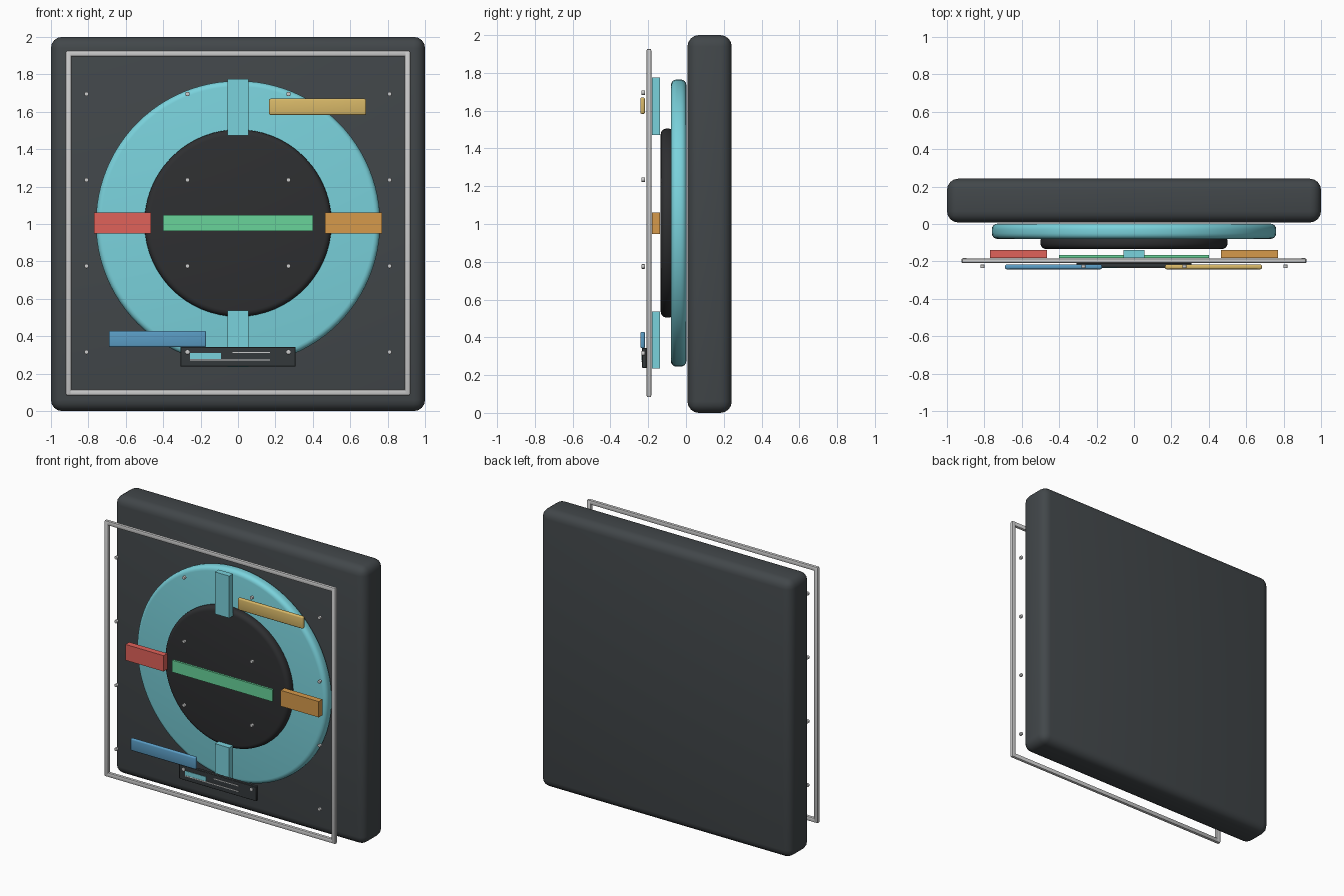
import bpy
import math

cube = bpy.data.objects.get("Cube")
if cube:
    bpy.data.objects.remove(cube, do_unlink=True)


def material(name, hex_code):
    """Flat material from a display hex colour."""
    srgb = [int(hex_code[i:i + 2], 16) / 255 for i in (0, 2, 4)]
    rgba = [((c + 0.055) / 1.055) ** 2.4 for c in srgb] + [1]
    mat = bpy.data.materials.new(name)
    mat.use_nodes = True
    mat.diffuse_color = rgba
    bsdf = mat.node_tree.nodes["Principled BSDF"]
    bsdf.inputs["Base Color"].default_value = rgba
    bsdf.inputs["Roughness"].default_value = 0.6
    return mat


CHARCOAL = material("charcoal", "42474a")
BLACK = material("black", "2e2f31")
CYAN = material("cyan", "7ad2dc")
RED = material("red", "e0625a")
ORANGE = material("orange", "d69a4b")
GREEN = material("green", "68d49a")
YELLOW = material("yellow", "d8b868")
BLUE = material("blue", "5a9cc4")
SILVER = material("silver", "c8ccca")
PLATE = material("plate_grey", "34393b")


def finish(name, mat, bevel, segments):
    obj = bpy.context.object
    obj.name = name
    obj.data.materials.append(mat)
    bpy.ops.object.transform_apply(location=False, rotation=True, scale=True)
    if bevel:
        mod = obj.modifiers.new("Bevel", "BEVEL")
        mod.width = bevel
        mod.segments = segments
        mod.limit_method = "ANGLE"
        bpy.ops.object.modifier_apply(modifier=mod.name)
        bpy.ops.object.shade_smooth_by_angle(angle=math.radians(40))
    return obj


def box(name, mat, xs, ys, zs, bevel=0.0, segments=3):
    """Box spanning the given (low, high) ranges."""
    spans = (xs, ys, zs)
    bpy.ops.mesh.primitive_cube_add(size=1, location=[sum(s) / 2 for s in spans])
    bpy.context.object.scale = [s[1] - s[0] for s in spans]
    return finish(name, mat, bevel, segments)


def disc(name, mat, radius, x, ys, z, bevel, sides=96):
    """Cylinder whose axis runs front to back."""
    bpy.ops.mesh.primitive_cylinder_add(
        vertices=sides, radius=radius, depth=ys[1] - ys[0],
        location=(x, sum(ys) / 2, z), rotation=(math.pi / 2, 0, 0))
    return finish(name, mat, bevel, 4)


# Backing slab with the stacked dial in front
box("back_slab", CHARCOAL, (-1, 1), (0.008, 0.242), (0, 2), 0.06, 4)
disc("dial_ring", CYAN, 0.76, 0, (-0.08, 0.002), 1.005, 0.03)
disc("dial_centre", BLACK, 0.5, 0, (-0.134, -0.06), 1.005, 0.03)

# Four marker blocks around the dial and the centre bar
BLOCK_Y = (-0.181, -0.138)
box("top_block", CYAN, (-0.057, 0.057), BLOCK_Y, (1.472, 1.775))
box("bottom_block", CYAN, (-0.057, 0.057), BLOCK_Y, (0.235, 0.538))
box("right_block", RED, (-0.77, -0.466), BLOCK_Y, (0.948, 1.062))
box("left_block", ORANGE, (0.466, 0.77), BLOCK_Y, (0.948, 1.062))
box("centre_bar", GREEN, (-0.4, 0.4), (-0.181, -0.165), (0.962, 1.048))

# Floating square frame
for side, label in ((-1, "right"), (1, "left")):
    x = side * 0.906
    box(label + "_rail", SILVER, (x - 0.016, x + 0.016),
        (-0.209, -0.183), (0.087, 1.923), 0.007, 2)
for side, label in ((-1, "bottom"), (1, "top")):
    z = 1.005 + side * 0.906
    box(label + "_rail", SILVER, (-0.92, 0.92),
        (-0.208, -0.184), (z - 0.016, z + 0.016), 0.007, 2)

# Rounded tabs
TAB_Y = (-0.242, -0.217)
box("upper_tab", YELLOW, (0.166, 0.685), TAB_Y, (1.583, 1.67), 0.009)
box("lower_tab", BLUE, (-0.69, -0.17), TAB_Y, (0.342, 0.429), 0.009)

# Label plate with a colour chip and two fine lines
LINE_Y = (-0.235, -0.229)
box("label_plate", PLATE, (-0.308, 0.308), (-0.232, -0.208), (0.238, 0.343), 0.003, 1)
box("label_chip", CYAN, (-0.257, -0.09), LINE_Y, (0.277, 0.309))
box("label_line_upper", SILVER, (-0.03, 0.17), LINE_Y, (0.31, 0.316))
box("label_line_lower", SILVER, (-0.257, 0.17), LINE_Y, (0.27, 0.276))

# Grid of small studs
for column in range(4):
    for row in range(4):
        disc(f"stud_{column}_{row}", SILVER, 0.012, -0.81 + column * 0.54,
             (-0.236, -0.217), 0.315 + row * 0.46, 0.003, 16)
